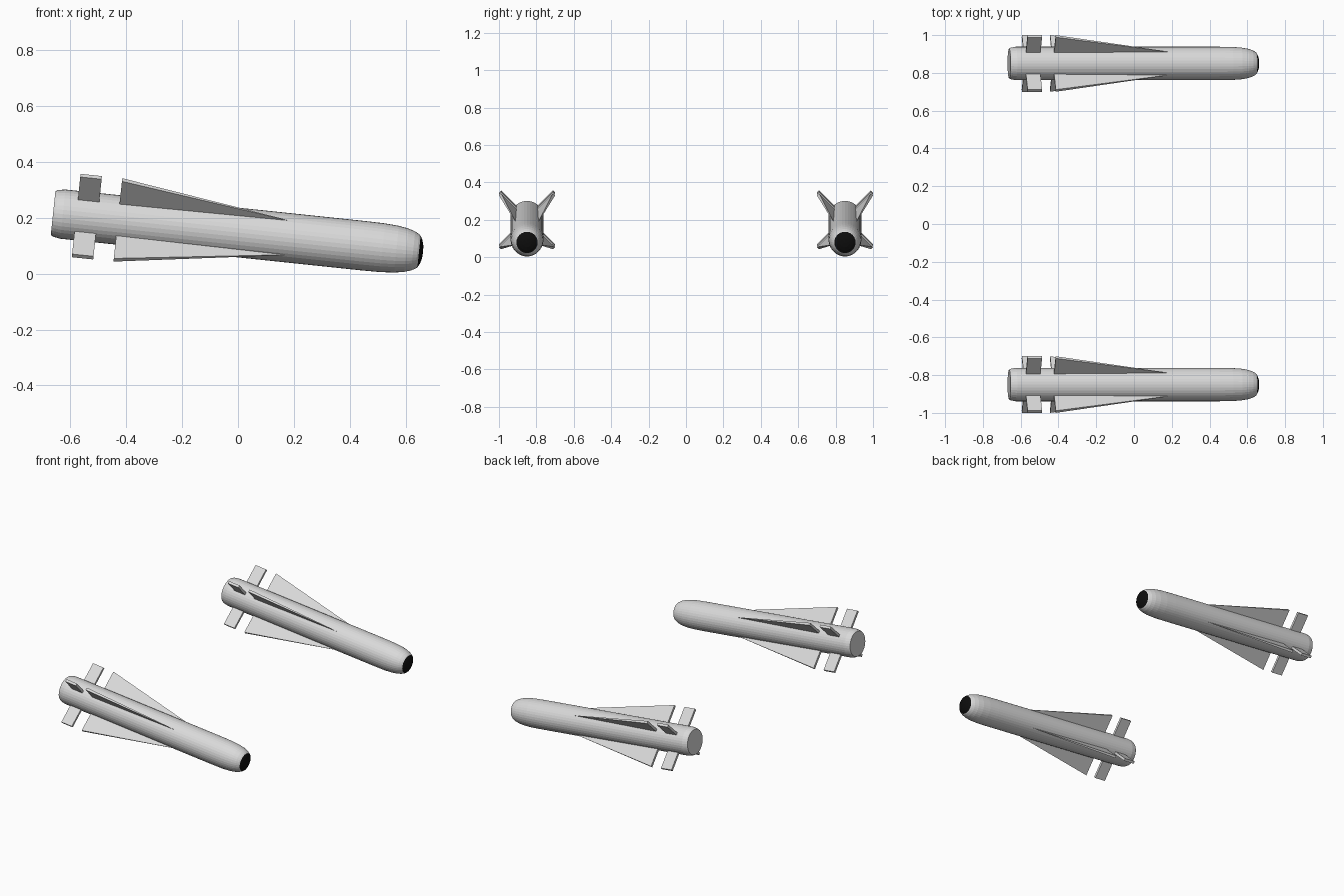
import bpy, bmesh, math
from mathutils import Matrix, Vector

if "Cube" in bpy.data.objects:
    bpy.data.objects.remove(bpy.data.objects["Cube"])

TILT = math.radians(6)      # nose-down pitch
SIDES = 36


def material(name, rgb):
    m = bpy.data.materials.new(name)
    m.diffuse_color = (*rgb, 1)
    m.use_nodes = True
    m.node_tree.nodes["Principled BSDF"].inputs["Base Color"].default_value = m.diffuse_color
    return m


LIGHT = material("light_grey", (0.7, 0.7, 0.7))
BLACK = material("seeker_black", (0.004, 0.004, 0.004))


def finish(bm, name, mat, place):
    bmesh.ops.recalc_face_normals(bm, faces=bm.faces)
    bm.transform(place)
    me = bpy.data.meshes.new(name)
    bm.to_mesh(me)
    bm.free()
    me.materials.append(mat)
    ob = bpy.data.objects.new(name, me)
    bpy.context.collection.objects.link(ob)
    return ob


def revolve(name, profile, mat, place):
    """Lathe (position, radius) points around the x axis."""
    bm = bmesh.new()
    vs = [bm.verts.new((s, 0, r)) for s, r in profile]
    es = [bm.edges.new(p) for p in zip(vs, vs[1:])]
    bmesh.ops.spin(bm, geom=vs + es, cent=(0, 0, 0), axis=(1, 0, 0),
                   angle=math.tau, steps=SIDES, use_duplicate=False)
    bmesh.ops.remove_doubles(bm, verts=bm.verts, dist=1e-5)
    return finish(bm, name, mat, place)


def fin(name, outline, place):
    """Plate from (position, radius, thickness) points."""
    bm = bmesh.new()
    a = [bm.verts.new((s, -t / 2, r)) for s, r, t in outline]
    b = [bm.verts.new((s, t / 2, r)) for s, r, t in outline]
    bm.faces.new(a)
    bm.faces.new(b[::-1])
    n = len(a)
    for i in range(n):
        j = (i + 1) % n
        bm.faces.new((a[i], b[i], b[j], a[j]))
    return finish(bm, name, LIGHT, place)


BODY = [(-0.665, 0), (-0.665, 0.079), (-0.655, 0.084), (-0.63, 0.0885),
        (0.45, 0.0885), (0.52, 0.0875), (0.57, 0.084), (0.605, 0.078),
        (0.63, 0.070), (0.645, 0.062), (0.651, 0.057)]
DOME = [(0.651, 0.057), (0.659, 0.042), (0.664, 0.024), (0.666, 0)]
T = 0.016
WING = [(-0.432, 0.05, T), (-0.432, 0.204, T), (0.175, 0.088, 0.002), (0.175, 0.05, 0.002)]
TAIL = [(-0.582, 0.05, T), (-0.582, 0.204, T), (-0.505, 0.204, T), (-0.505, 0.05, T)]

for side, y in (("left", 0.85), ("right", -0.85)):
    place = Matrix.Translation((0, y, 0.147)) @ Matrix.Rotation(TILT, 4, 'Y')
    revolve(f"{side}_body", BODY, LIGHT, place)
    revolve(f"{side}_nose_window", DOME, BLACK, place)
    # four wings and four tail fins in an X layout
    for k in range(4):
        turn = place @ Matrix.Rotation(math.radians(45 + 90 * k), 4, 'X')
        fin(f"{side}_wing_{k + 1}", WING, turn)
        fin(f"{side}_tail_fin_{k + 1}", TAIL, turn)
